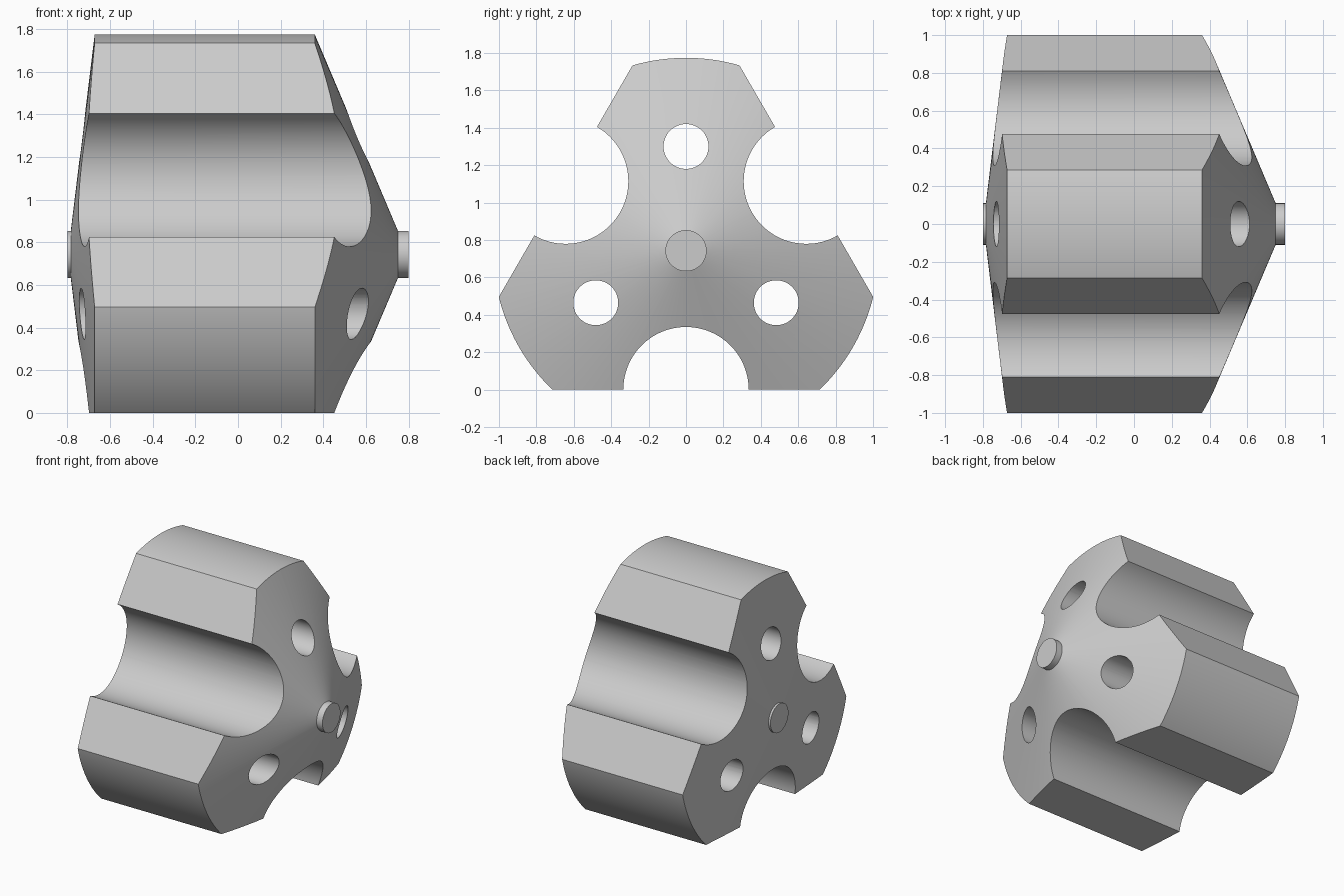
import bpy, bmesh, math
from mathutils import Matrix, Vector

if "Cube" in bpy.data.objects:
    bpy.data.objects.remove(bpy.data.objects["Cube"])

AXIS_Z = 0.743      # height of the turning axis, also its distance to each flat
R_OUT = 1.031       # outer radius
R_NOTCH = 0.335     # half-round channels centred on the flats
R_HOLE, HOLE_DIST = 0.12, 0.557

grey = bpy.data.materials.new("grey_metal")
grey.diffuse_color = (0.6, 0.6, 0.6, 1)
grey.use_nodes = True
grey.node_tree.nodes["Principled BSDF"].inputs["Base Color"].default_value = grey.diffuse_color


def make_object(name, bm):
    bmesh.ops.recalc_face_normals(bm, faces=bm.faces[:])
    mesh = bpy.data.meshes.new(name)
    bm.to_mesh(mesh)
    bm.free()
    mesh.materials.append(grey)
    obj = bpy.data.objects.new(name, mesh)
    obj.location.z = AXIS_Z
    bpy.context.collection.objects.link(obj)
    return obj


def turned(name, profile, steps=144):
    """Solid turned around the x axis from (x, radius) points."""
    bm = bmesh.new()
    rings = []
    for x, r in profile:
        rings.append([bm.verts.new((x, r * math.cos(a), r * math.sin(a)))
                      for a in (2 * math.pi * i / steps for i in range(steps))])
    for lo, hi in zip(rings, rings[1:]):
        for i in range(steps):
            j = (i + 1) % steps
            bm.faces.new((lo[i], lo[j], hi[j], hi[i]))
    bm.faces.new(rings[0])
    bm.faces.new(rings[-1])
    return make_object(name, bm)


def extruded(name, outline, x0=-1.2, x1=1.2):
    """Prism along x from (y, z) points."""
    bm = bmesh.new()
    face = bm.faces.new([bm.verts.new((x0, y, z)) for y, z in outline])
    top = bmesh.ops.extrude_face_region(bm, geom=[face])["geom"]
    bmesh.ops.translate(bm, vec=(x1 - x0, 0, 0),
                        verts=[v for v in top if isinstance(v, bmesh.types.BMVert)])
    return make_object(name, bm)


def cut(target, cutter, operation):
    mod = target.modifiers.new("cut", "BOOLEAN")
    mod.operation, mod.object, mod.solver = operation, cutter, "EXACT"
    bpy.context.view_layer.objects.active = target
    bpy.ops.object.modifier_apply(modifier=mod.name)
    bpy.data.objects.remove(cutter)


# Double-cone turned body with a short shaft stub on each end
body = turned("three_lobed_body", [
    (-0.80, 0.11), (-0.784, 0.11), (-0.672, R_OUT),
    (0.36, R_OUT), (0.75, 0.11), (0.80, 0.11)])

# Triangular section with a half-round channel in every side
outline = []
half_side = AXIS_Z * math.sqrt(3)
for k in range(3):
    turn = Matrix.Rotation(math.radians(120 * k), 2)
    arc = [math.pi * (1 - i / 48) for i in range(49)]
    pts = [(R_NOTCH * math.cos(a), -AXIS_Z + R_NOTCH * math.sin(a)) for a in arc]
    pts.append((half_side, -AXIS_Z))
    outline += [tuple(turn @ Vector(p)) for p in pts]
cut(body, extruded("section_cutter", outline), "INTERSECT")

# One through hole in each lobe
for k in range(3):
    a0 = math.radians(90 + 120 * k)
    cy, cz = HOLE_DIST * math.cos(a0), HOLE_DIST * math.sin(a0)
    circle = [(cy + R_HOLE * math.cos(math.tau * i / 48),
               cz + R_HOLE * math.sin(math.tau * i / 48)) for i in range(48)]
    cut(body, extruded("hole_cutter", circle), "DIFFERENCE")

# Smooth curved walls, crisp edges
bpy.ops.object.select_all(action="DESELECT")
body.select_set(True)
bpy.context.view_layer.objects.active = body
bpy.ops.object.shade_smooth_by_angle(angle=math.radians(20))
